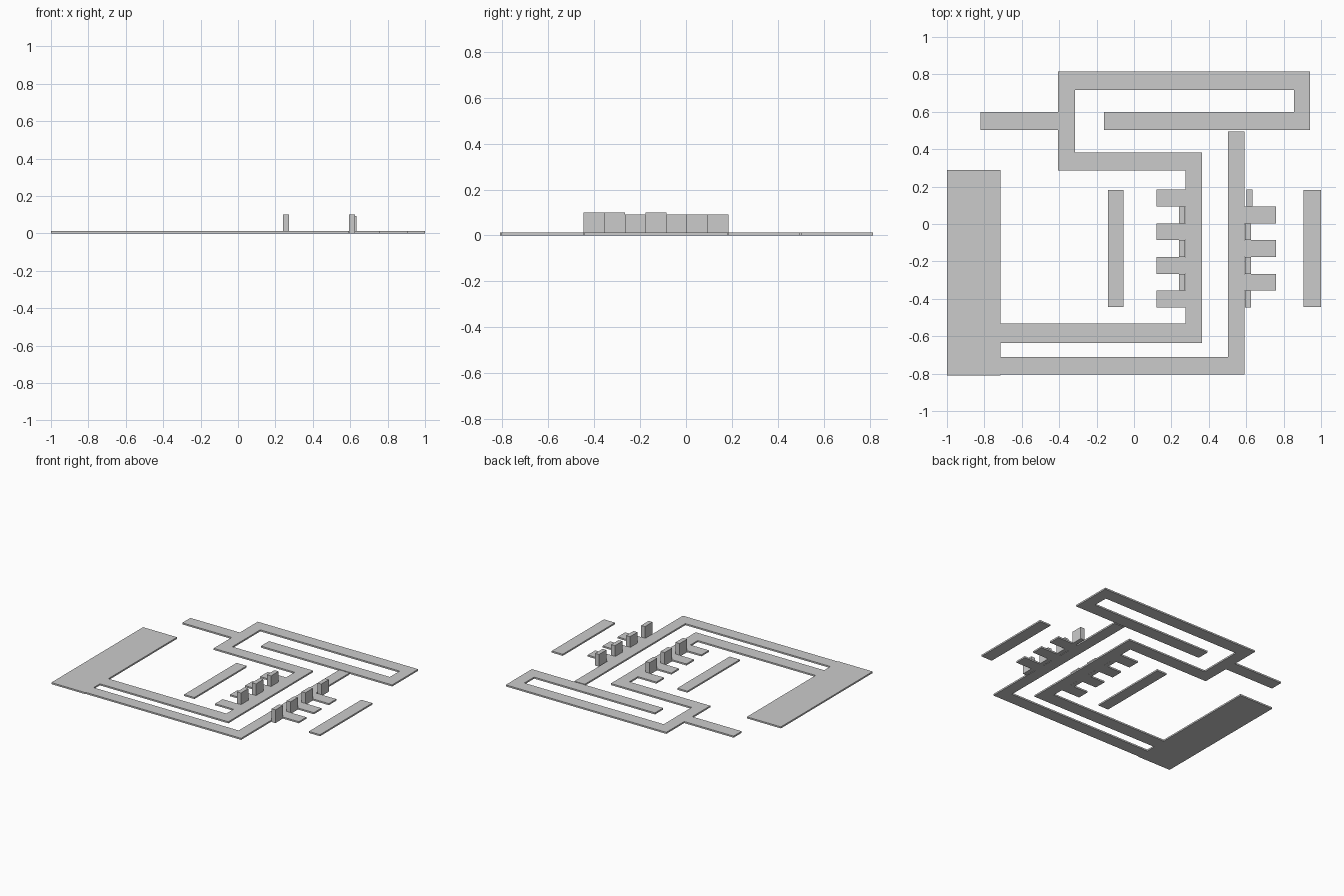
import bpy, bmesh

if "Cube" in bpy.data.objects:
    bpy.data.objects.remove(bpy.data.objects["Cube"])

T = 0.012  # sheet thickness


def plate(name, outline, height=T):
    """Extrude a flat outline up from z = 0."""
    bm = bmesh.new()
    face = bm.faces.new([bm.verts.new((x, y, 0)) for x, y in outline])
    ext = bmesh.ops.extrude_face_region(bm, geom=[face])
    verts = [v for v in ext["geom"] if isinstance(v, bmesh.types.BMVert)]
    bmesh.ops.translate(bm, vec=(0, 0, height), verts=verts)
    bmesh.ops.recalc_face_normals(bm, faces=bm.faces)
    mesh = bpy.data.meshes.new(name)
    bm.to_mesh(mesh)
    bm.free()
    obj = bpy.data.objects.new(name, mesh)
    bpy.context.collection.objects.link(obj)
    return obj


def box(name, x0, x1, y0, y1, height=T):
    return plate(name, [(x0, y0), (x1, y0), (x1, y1), (x0, y1)], height)


# Wide pad with its outer arm and the winding inner track, one outline
plate("pad_and_tracks", [
    (-1, -0.81), (-0.715, -0.81), (-0.715, -0.805),
    # outer arm
    (0.59, -0.805), (0.59, 0.495), (0.503, 0.495), (0.503, -0.71),
    (-0.715, -0.71), (-0.715, -0.635),
    # inner track, right-hand side
    (0.363, -0.635), (0.363, 0.382), (-0.315, 0.382), (-0.315, 0.717),
    (0.855, 0.717), (0.855, 0.60), (-0.16, 0.60), (-0.16, 0.503),
    (0.942, 0.503), (0.942, 0.815), (-0.405, 0.815),
    # stub and return side
    (-0.405, 0.60), (-0.82, 0.60), (-0.82, 0.503), (-0.405, 0.503),
    (-0.405, 0.287), (0.275, 0.287), (0.275, -0.533), (-0.715, -0.533),
    (-0.715, 0.29), (-1, 0.29)])

# Loose side bars
box("left_bar", -0.14, -0.055, -0.445, 0.183)
box("right_bar", 0.907, 1.0, -0.445, 0.183)

# Flat fingers and upright blocks, alternating in seven equal slots
step = 0.09
left_heights = {1: 0.1, 3: 0.1, 5: 0.092}
right_heights = {0: 0.1, 2: 0.092, 4: 0.092, 6: 0.092}
for i in range(7):
    y0 = -0.446 + i * step
    y1 = y0 + step
    if i % 2 == 0:
        box("left_finger", 0.12, 0.275, y0, y1)
        x = 0.602 if i == 6 else 0.594
        box("right_block", x, x + 0.032, y0, y1, right_heights[i])
    else:
        box("left_block", 0.24, 0.274, y0, y1, left_heights[i])
        box("right_finger", 0.59, 0.76, y0, y1)
